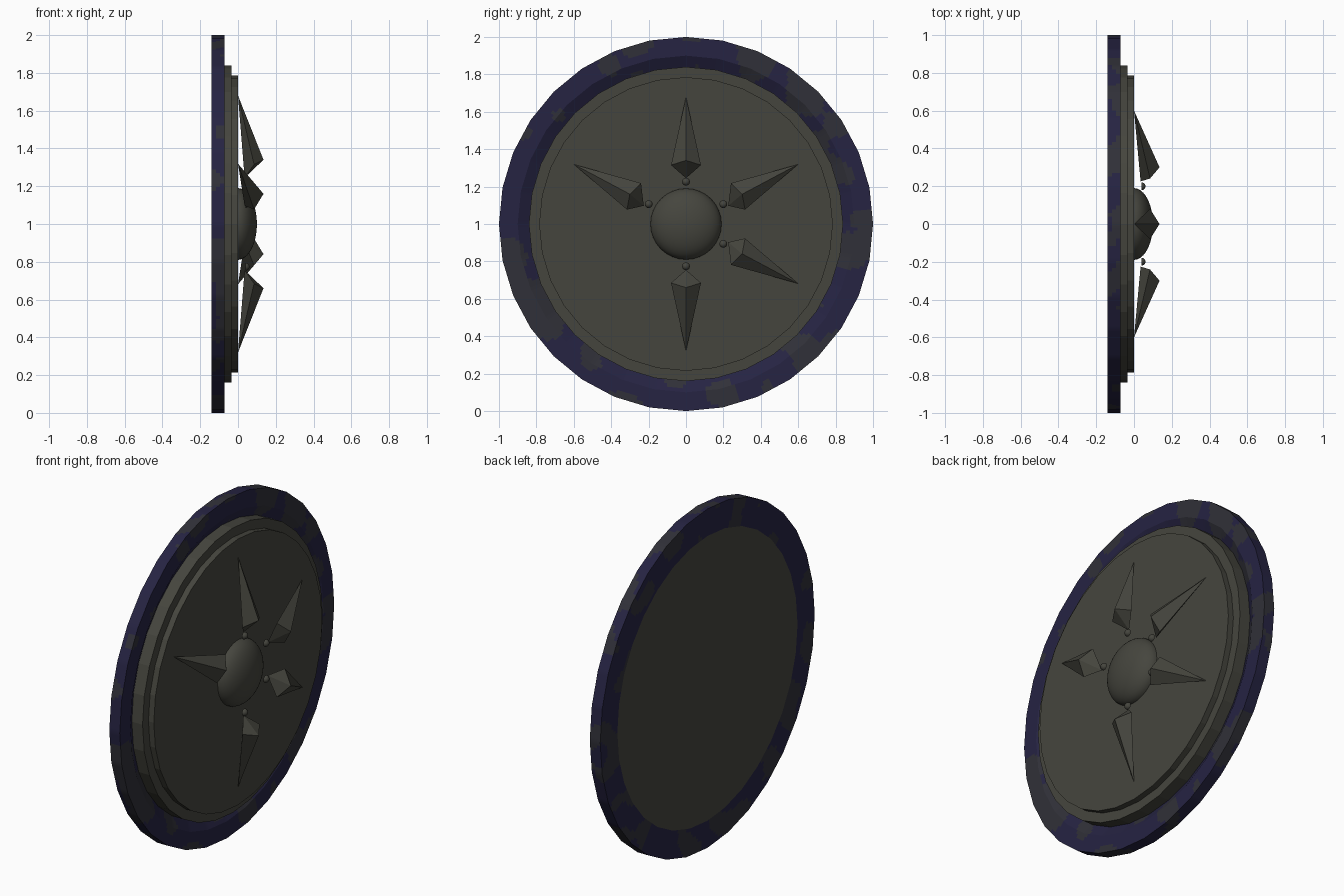
import bpy, bmesh, math
from mathutils import Vector, noise

if "Cube" in bpy.data.objects:
    bpy.data.objects.remove(bpy.data.objects["Cube"])

SIDES = 32


def material(name, rgb):
    m = bpy.data.materials.new(name)
    m.diffuse_color = (*rgb, 1)
    m.use_nodes = True
    m.node_tree.nodes["Principled BSDF"].inputs["Base Color"].default_value = m.diffuse_color
    return m


grey = material("dark olive grey", (0.060, 0.060, 0.048))
navy = material("dark navy", (0.019, 0.017, 0.055))
worn = material("worn blue grey", (0.030, 0.030, 0.040))


def finish(name, bm, mats, smooth=None):
    bmesh.ops.remove_doubles(bm, verts=bm.verts, dist=1e-5)
    bmesh.ops.recalc_face_normals(bm, faces=bm.faces)
    me = bpy.data.meshes.new(name)
    bm.to_mesh(me)
    bm.free()
    ob = bpy.data.objects.new(name, me)
    bpy.context.collection.objects.link(ob)
    for m in mats:
        me.materials.append(m)
    if smooth:
        bpy.ops.object.select_all(action='DESELECT')
        ob.select_set(True)
        bpy.context.view_layer.objects.active = ob
        bpy.ops.object.shade_smooth_by_angle(angle=math.radians(smooth))
    return ob


def lathe(profile, sides=SIDES, sub=1):
    """Turn an (x, radius) profile about the x axis through z = 1; sub splits each flat side."""
    bm = bmesh.new()

    def point(x, r, i):
        k, f = divmod(i, sub)
        a, b = (2 * math.pi * (k + j) / sides for j in (0, 1))
        p = Vector((x, r * math.sin(a), 1 + r * math.cos(a)))
        q = Vector((x, r * math.sin(b), 1 + r * math.cos(b)))
        return p.lerp(q, f / sub)

    n = sides * sub
    rings = []
    for x, r in profile:
        if r < 1e-6:
            rings.append([bm.verts.new((x, 0, 1))] * n)
        else:
            rings.append([bm.verts.new(point(x, r, i)) for i in range(n)])
    for lo, hi in zip(rings, rings[1:]):
        for i in range(n):
            j = (i + 1) % n
            bm.faces.new(list(dict.fromkeys((lo[i], lo[j], hi[j], hi[i]))))
    return bm


# stepped shield body
finish("shield_body", lathe([(-0.14, 0), (-0.14, 0.84), (-0.035, 0.84),
                             (-0.035, 0.785), (0, 0.785), (0, 0)]), [grey])

# rim with sloped inner edge, patches of worn paint chosen by noise
corners = [(-0.14, 0.84), (-0.14, 1.0), (-0.072, 1.0), (-0.072, 0.9), (-0.105, 0.84)]
fine = [corners[0]]
for (x0, r0), (x1, r1) in zip(corners, corners[1:]):
    steps = max(2, round(math.hypot(x1 - x0, r1 - r0) / 0.02))
    fine += [(x0 + (x1 - x0) * s / steps, r0 + (r1 - r0) * s / steps) for s in range(1, steps + 1)]
rim = lathe(fine, sub=10)
for f in rim.faces:
    if noise.noise(f.calc_center_median() * 6) > 0.16:
        f.material_index = 1
finish("rim", rim, [navy, worn], 25)

# central dome
finish("center_dome", lathe([(0.1 * math.sin(t * math.pi / 24), 0.19 * math.cos(t * math.pi / 24))
                             for t in range(13)]), [grey], 40)


# four-sided spikes pointing outward, and a half bead at the foot of each
def spike(name, angle, twist):
    out = Vector((0, math.cos(angle), math.sin(angle)))
    side = Vector((0, -math.sin(angle), math.cos(angle)))

    def at(x, r, s):
        return Vector((x, 0, 1)) + out * r + side * s

    bm = bmesh.new()
    tip = bm.verts.new(at(0, 0.68, 0))
    base = [bm.verts.new(at(*p)) for p in
            ((0.135, 0.34, 0), (0.085, 0.315, 0.08), (0.035, 0.245, twist), (0.085, 0.315, -0.08))]
    for i in range(4):
        bm.faces.new((tip, base[i], base[(i + 1) % 4]))
    bm.faces.new((base[0], base[1], base[2]))
    bm.faces.new((base[0], base[2], base[3]))
    finish("spike_" + name, bm, [grey])

    bead = lathe([(0.04, 0)] + [(0.04 + 0.021 * math.sin(t * math.pi / 10),
                                 0.021 * math.cos(t * math.pi / 10)) for t in range(6)], 16)
    bmesh.ops.translate(bead, verts=bead.verts, vec=out * 0.226)
    finish("bead_" + name, bead, [grey], 40)


D = math.radians(28)
for name, angle, twist in (("top", math.pi / 2, 0), ("bottom", -math.pi / 2, 0),
                           ("upper_right", D, -0.02), ("upper_left", math.pi - D, 0.02),
                           ("lower_right", -D, 0.02)):
    spike(name, angle, twist)
